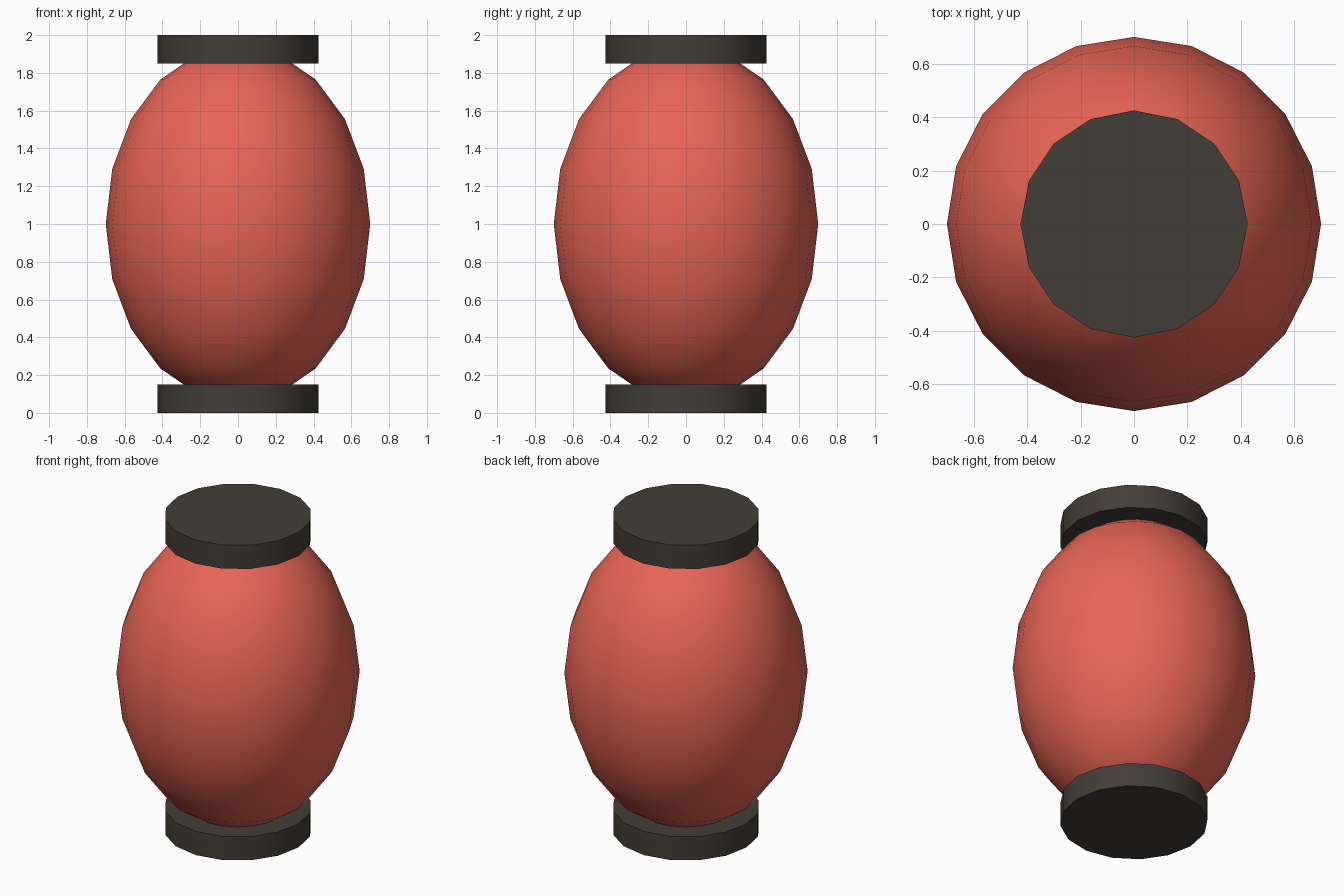
import bpy
import math

if "Cube" in bpy.data.objects:
    bpy.data.objects.remove(bpy.data.objects["Cube"])


def material(name, color):
    mat = bpy.data.materials.new(name)
    mat.diffuse_color = color
    mat.use_nodes = True
    mat.node_tree.nodes["Principled BSDF"].inputs["Base Color"].default_value = mat.diffuse_color
    return mat


def finish(name, mat):
    obj = bpy.context.object
    obj.name = name
    obj.data.materials.append(mat)
    bpy.ops.object.transform_apply(location=False, rotation=False, scale=True)
    bpy.ops.object.shade_smooth_by_angle(angle=math.radians(40))


red = material("red_paper", (0.80, 0.13, 0.09, 1))
dark = material("dark_wood", (0.055, 0.047, 0.038, 1))

# Stretched round lantern body
bpy.ops.mesh.primitive_uv_sphere_add(segments=20, ring_count=10, radius=0.70,
                                     location=(0, 0, 1), scale=(1, 1, 1.35))
finish("lantern_body", red)

# Matching caps at bottom and top
for name, z in (("bottom_cap", 0.075), ("top_cap", 1.925)):
    bpy.ops.mesh.primitive_cylinder_add(vertices=16, radius=0.425, depth=0.15,
                                        location=(0, 0, z))
    finish(name, dark)
